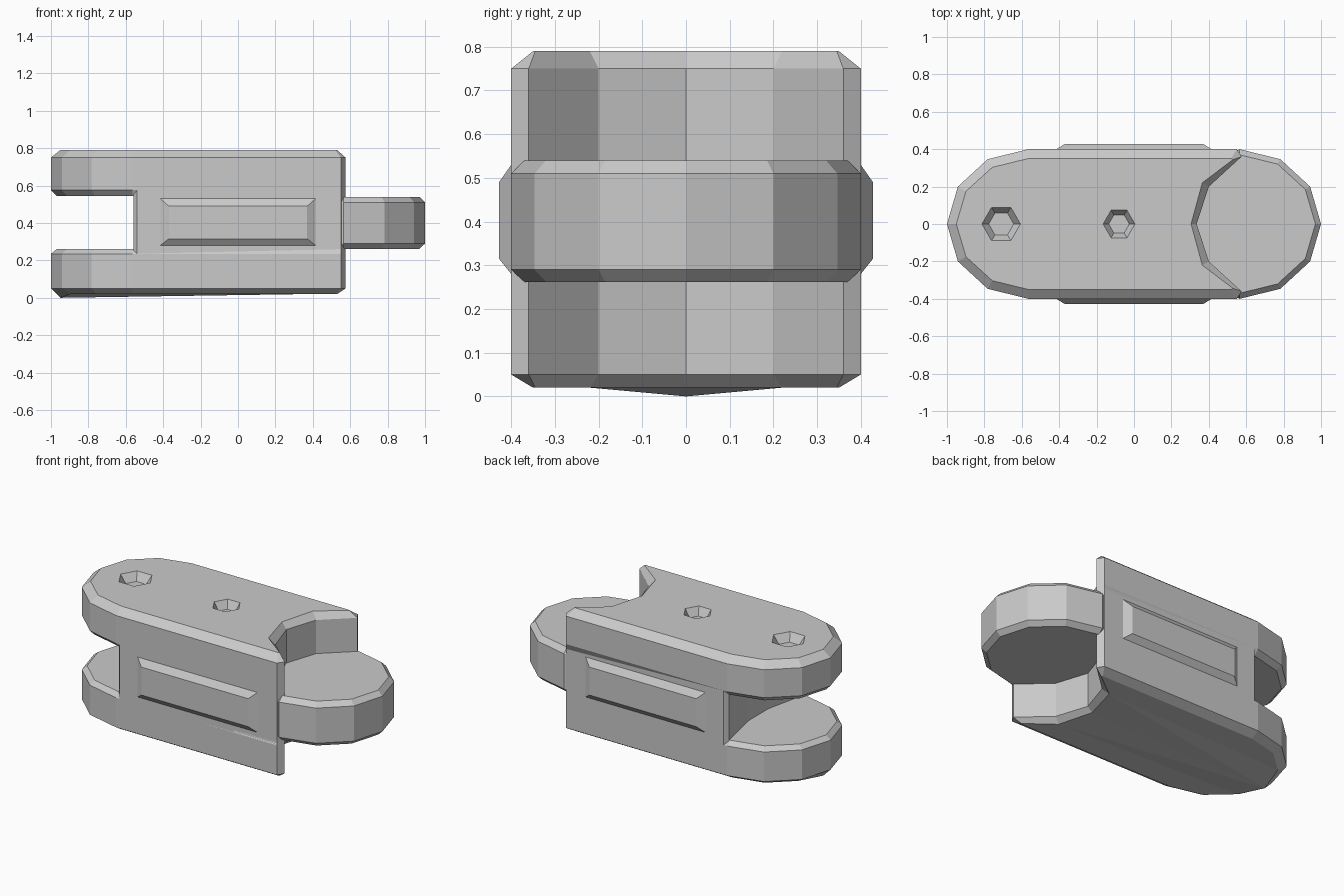
import bpy
import bmesh
from math import cos, sin, radians

old = bpy.data.objects.get("Cube")
if old:
    bpy.data.objects.remove(old, do_unlink=True)

grey = bpy.data.materials.new("plain grey")
grey.use_nodes = True
grey_value = (0.59, 0.59, 0.59, 1)
grey.diffuse_color = grey_value
grey.node_tree.nodes["Principled BSDF"].inputs["Base Color"].default_value = grey_value

HALF_W, ARC_X, ARC_R = 0.4, 0.565, 0.435


def loft(name, rings, first_cap=None):
    """Solid through equal rings of points; first_cap can split the first end."""
    bm = bmesh.new()
    loops = [[bm.verts.new(p) for p in ring] for ring in rings]
    n = len(loops[0])
    for a, b in zip(loops, loops[1:]):
        for i in range(n):
            j = (i + 1) % n
            bm.faces.new((a[i], a[j], b[j], b[i]))
    bm.faces.new(loops[-1])
    for cap in first_cap or [range(n)]:
        bm.faces.new([loops[0][i] for i in reversed(cap)])
    bmesh.ops.recalc_face_normals(bm, faces=bm.faces[:])
    mesh = bpy.data.meshes.new(name)
    bm.to_mesh(mesh)
    bm.free()
    mesh.materials.append(grey)
    obj = bpy.data.objects.new(name, mesh)
    bpy.context.collection.objects.link(obj)
    return obj


def at_height(outline, z):
    return [(x, y, z) for x, y in outline]


def round_end(side, inset):
    """Seven points of a faceted half-round end, from +y to -y."""
    return [(side * (ARC_X + (ARC_R - inset) * cos(radians(a))),
             (HALF_W - inset) * sin(radians(a)))
            for a in range(90, -91, -30)]


def hollow_end(t):
    """Concave end from -y to +y; t = 0 at the wall, 1 at the chamfered rim."""
    half = [(0.55 - 0.03 * t, HALF_W - 0.05 * t),
            (0.575 - 0.045 * t, 0.36 - 0.015 * t),
            (0.4 - 0.035 * t, 0.2 + 0.02 * t)]
    tip = [(0.335 - 0.03 * t, 0)]
    return [(x, -y) for x, y in half] + tip + half[::-1]


def plate_ring(z, inset=0, t=0):
    return at_height(round_end(-1, inset) + hollow_end(t), z)


# Upper fork plate
upper = loft("upper_plate", [plate_ring(0.545, 0.03), plate_ring(0.575),
                             plate_ring(0.75), plate_ring(0.79, 0.05, 1)])

# Lower fork plate, its underside dipping slightly to the rounded tip
bottom = plate_ring(0.02, 0.05, 1)
tip = 3
bottom[tip] = (bottom[tip][0], 0, 0)
underside = [(4, 5, 6, 7, 8, 9), (11, 12, 13, 0, 1, 2),
             (tip, 4, 9), (tip, 9, 10), (tip, 10, 11), (tip, 11, 2)]
loft("lower_plate", [bottom, plate_ring(0.05), plate_ring(0.235),
                     plate_ring(0.26, 0.03)], underside)

# Core joining the plates, with a shallow hollow in the slot
slot_face = [(-0.54, HALF_W), (-0.56, 0.375), (-0.5, 0.1),
             (-0.5, -0.1), (-0.56, -0.375), (-0.54, -HALF_W)]
core_outline = slot_face + hollow_end(0)
loft("core", [at_height(core_outline, z) for z in (0.235, 0.575)])


# Rounded tongue
def tongue_ring(z, inset):
    return at_height(round_end(1, inset) + [(0.25, -0.25), (0.25, 0.25)], z)


loft("tongue", [tongue_ring(0.262, 0.03), tongue_ring(0.29, 0),
                tongue_ring(0.51, 0), tongue_ring(0.54, 0.03)])


# Raised side panels
def panel_ring(side, y, half_x, low, high):
    return [(s * half_x, side * y, z)
            for s, z in ((-1, low), (1, low), (1, high), (-1, high))]


for side, label in ((-1, "front"), (1, "back")):
    loft(label + "_side_panel", [panel_ring(side, 0.37, 0.415, 0.28, 0.53),
                                 panel_ring(side, 0.4, 0.415, 0.28, 0.53),
                                 panel_ring(side, 0.428, 0.37, 0.315, 0.49)])


# Tapered hexagonal sockets in the top
def hexagon(x, r, z):
    return [(x + r * cos(radians(a)), r * sin(radians(a)), z)
            for a in range(0, 360, 60)]


for x, r in ((-0.71, 0.103), (-0.08, 0.085)):
    cutter = loft("socket_cutter", [hexagon(x, r * 0.65, 0.74),
                                    hexagon(x, r, 0.79),
                                    hexagon(x, r, 0.85)])
    cutter.hide_render = True
    cut = upper.modifiers.new("socket", "BOOLEAN")
    cut.operation = "DIFFERENCE"
    cut.solver = "EXACT"
    cut.object = cutter
    bpy.context.view_layer.objects.active = upper
    bpy.ops.object.modifier_apply(modifier=cut.name)
    bpy.data.objects.remove(cutter, do_unlink=True)
